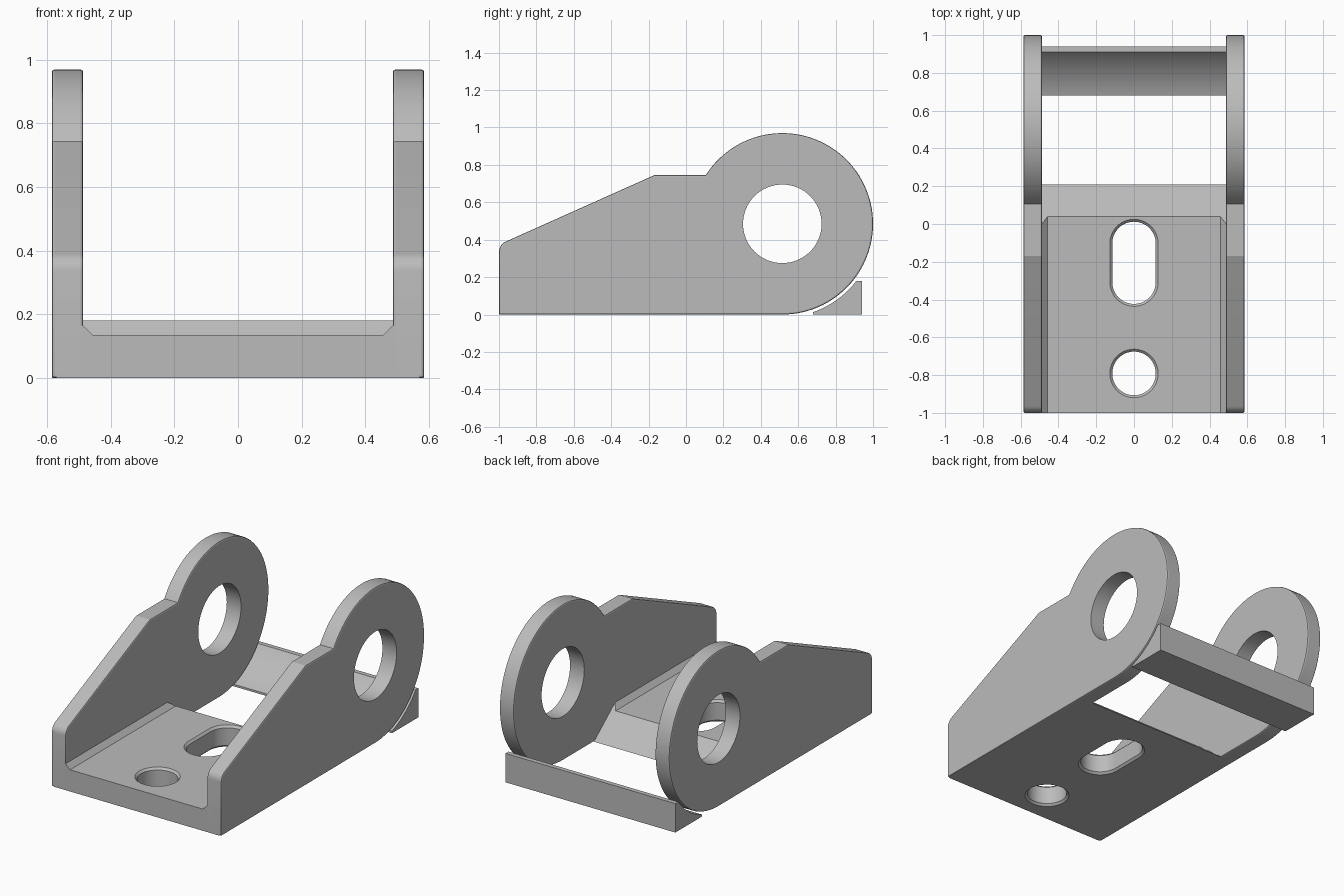
import bpy, bmesh
from math import sin, cos, pi, radians, atan2, sqrt

cube = bpy.data.objects.get("Cube")
if cube:
    bpy.data.objects.remove(cube, do_unlink=True)

GREY = (0.5, 0.5, 0.5, 1)
mat = bpy.data.materials.new("plain grey")
mat.use_nodes = True
mat.diffuse_color = GREY
mat.node_tree.nodes["Principled BSDF"].inputs["Base Color"].default_value = GREY

# Main dimensions
HALF_W, INNER = 0.585, 0.487      # outside and inside of the side plates
EYE_Y, EYE_Z, EYE_R = 0.515, 0.485, 0.485
BORE_R = 0.21
FLOOR = 0.135


def arc(cy, cz, r, a0, a1, n):
    """Points on an arc, angles in radians."""
    return [(cy + r * cos(a0 + (a1 - a0) * i / n),
             cz + r * sin(a0 + (a1 - a0) * i / n)) for i in range(n + 1)]


def loft(name, sections):
    """Solid through a stack of matching closed outlines."""
    bm = bmesh.new()
    rings = [[bm.verts.new(p) for p in s] for s in sections]
    n = len(rings[0])
    for low, high in zip(rings, rings[1:]):
        for i in range(n):
            j = (i + 1) % n
            bm.faces.new((low[i], low[j], high[j], high[i]))
    bm.faces.new(rings[0][::-1])
    bm.faces.new(rings[-1])
    bmesh.ops.recalc_face_normals(bm, faces=bm.faces)
    mesh = bpy.data.meshes.new(name)
    bm.to_mesh(mesh)
    bm.free()
    obj = bpy.data.objects.new(name, mesh)
    bpy.context.collection.objects.link(obj)
    mesh.materials.append(mat)
    return obj


def prism_x(name, profile, x0, x1):
    return loft(name, [[(x, y, z) for y, z in profile] for x in (x0, x1)])


def activate(obj):
    bpy.ops.object.select_all(action='DESELECT')
    obj.select_set(True)
    bpy.context.view_layer.objects.active = obj


def cut(obj, cutter):
    activate(obj)
    mod = obj.modifiers.new("cut", 'BOOLEAN')
    mod.operation = 'DIFFERENCE'
    mod.solver = 'EXACT'
    mod.object = cutter
    bpy.ops.object.modifier_apply(modifier=mod.name)
    bpy.data.objects.remove(cutter, do_unlink=True)


def smooth(obj):
    activate(obj)
    bpy.ops.object.shade_smooth_by_angle(angle=radians(20))


# Side plates: sloped arm running into a round eye
SHOULDER = 0.745
notch = atan2(SHOULDER - EYE_Z, -sqrt(EYE_R ** 2 - (SHOULDER - EYE_Z) ** 2))
plate_profile = [(-1, 0)]
plate_profile += arc(-0.94, 0.335, 0.06, pi, radians(114.5), 6)
plate_profile += [(-0.17, SHOULDER)]
plate_profile += arc(EYE_Y, EYE_Z, EYE_R, notch, -pi / 2, 72)

for side, name in ((-1, "right_side_plate"), (1, "left_side_plate")):
    plate = prism_x(name, plate_profile, side * INNER, side * HALF_W)
    activate(plate)
    bevel = plate.modifiers.new("bevel", 'BEVEL')
    bevel.width = 0.008
    bevel.segments = 2
    bevel.limit_method = 'ANGLE'
    bevel.angle_limit = radians(70)
    bpy.ops.object.modifier_apply(modifier=bevel.name)
    cut(plate, prism_x("bore_cutter", arc(EYE_Y, EYE_Z, BORE_R, 0, 2 * pi, 64)[:-1],
                       side * 0.4, side * 0.7))
    smooth(plate)

# Floor plate: chamfered inner corners, sloping back edge
half = [(0.57, 0), (0.57, FLOOR + 0.03), (INNER, FLOOR + 0.03), (INNER - 0.03, FLOOR)]
section = half + [(-x, z) for x, z in reversed(half)]
floor = loft("floor_plate", [
    [(x, -1, z) for x, z in section],
    [(x, 0.21 - z * 0.17 / FLOOR, z) for x, z in section]])


def slot_cutter(y0, y1, r=0.115, c=0.013):
    """Rounded slot that flares at both faces of the floor."""
    levels = [(-0.01, r + c + 0.01), (c, r), (FLOOR - c, r), (FLOOR + 0.01, r + c + 0.01)]
    return loft("slot_cutter", [
        [(x, y, z) for x, y in arc(0, y1, rad, 0, pi, 24) + arc(0, y0, rad, pi, 2 * pi, 24)]
        for z, rad in levels])


cut(floor, slot_cutter(-0.308, -0.103))
cut(floor, slot_cutter(-0.7915, -0.7905))
smooth(floor)

# Rear bar with a hollow face that follows the eyes
BAR_R, BAR_TOP, BAR_BACK = 0.5, 0.18, 0.94
start = atan2(-sqrt(BAR_R ** 2 - 0.165 ** 2), 0.165)
end = atan2(BAR_TOP - EYE_Z, sqrt(BAR_R ** 2 - (BAR_TOP - EYE_Z) ** 2))
bar_profile = [(0.68, 0)] + arc(EYE_Y, EYE_Z, BAR_R, start, end, 16)
bar_profile += [(BAR_BACK, BAR_TOP), (BAR_BACK, 0)]
smooth(prism_x("rear_bar", bar_profile, -HALF_W, HALF_W))
